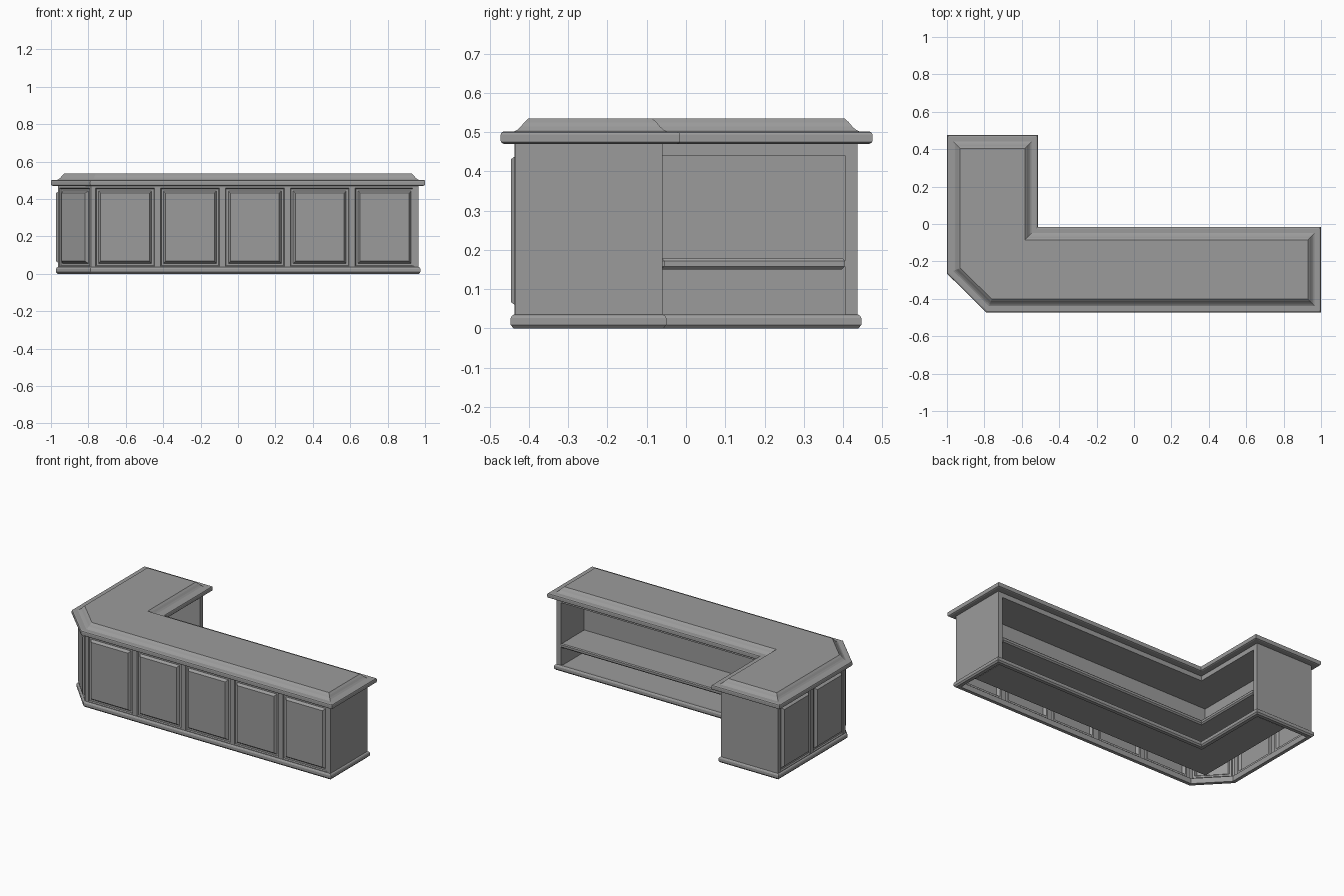
import bpy
import bmesh
from mathutils import Vector

cube = bpy.data.objects.get("Cube")
if cube:
    bpy.data.objects.remove(cube)

grey = bpy.data.materials.new("warm_grey")
grey.use_nodes = True
COLOUR = (0.33, 0.33, 0.33, 1)
grey.diffuse_color = COLOUR
grey.node_tree.nodes["Principled BSDF"].inputs["Base Color"].default_value = COLOUR


def finish(name, bm, recalc=True):
    if recalc:
        bmesh.ops.recalc_face_normals(bm, faces=bm.faces[:])
    mesh = bpy.data.meshes.new(name)
    bm.to_mesh(mesh)
    bm.free()
    mesh.materials.append(grey)
    obj = bpy.data.objects.new(name, mesh)
    bpy.context.collection.objects.link(obj)
    return obj


def inset(outline, amount):
    """Mitred inward offset of a counter-clockwise outline."""
    result = []
    for i, p in enumerate(outline):
        p = Vector(p)
        a = (p - Vector(outline[i - 1])).normalized()
        b = (Vector(outline[(i + 1) % len(outline)]) - p).normalized()
        na, nb = Vector((-a.y, a.x)), Vector((-b.y, b.x))
        result.append(p + (na + nb) * amount / (1 + na.dot(nb)))
    return result


def sweep(name, outline, profile, ring=False):
    """Carry an (inset, z) profile round an outline; close as a ring or cap the ends."""
    bm = bmesh.new()
    loops = [[bm.verts.new((p.x, p.y, z)) for p in inset(outline, d)] for d, z in profile]
    n = len(outline)
    pairs = list(zip(loops, loops[1:]))
    if ring:
        pairs.append((loops[-1], loops[0]))
    else:
        bm.faces.new(loops[0][::-1])
        bm.faces.new(loops[-1])
    for lo, hi in pairs:
        for i in range(n):
            j = (i + 1) % n
            bm.faces.new((lo[i], lo[j], hi[j], hi[i]))
    return finish(name, bm)


def slab(name, outline, z0, z1):
    return sweep(name, outline, [(0, z0), (0, z1)])


def box(name, x0, x1, y0, y1, z0, z1):
    return slab(name, [(x0, y0), (x1, y0), (x1, y1), (x0, y1)], z0, z1)


def panelled_wall(name, start, end, count, margin, gap):
    """Flat wall with a row of raised panels set in grooves."""
    start, end = Vector(start), Vector(end)
    length = (end - start).length
    width = (length - 2 * margin - gap * (count - 1)) / count
    cuts = [0]
    for i in range(count):
        left = margin + i * (width + gap)
        cuts += [left, left + width]
    cuts.append(length)
    heights = [0.02, 0.04, 0.458, 0.475]
    bm = bmesh.new()
    grid = []
    for s in cuts:
        p = start.lerp(end, s / length)
        grid.append([bm.verts.new((p.x, p.y, z)) for z in heights])
    panels = []
    for i in range(len(cuts) - 1):
        for k in range(3):
            f = bm.faces.new((grid[i][k], grid[i + 1][k], grid[i + 1][k + 1], grid[i][k + 1]))
            if i % 2 and k == 1:
                panels.append(f)
    bm.normal_update()
    for thickness, depth in [(0.006, -0.007), (0.016, 0), (0.016, 0.016)]:
        bmesh.ops.inset_individual(bm, faces=panels, thickness=thickness, depth=depth)
        bm.normal_update()
    return finish(name, bm, recalc=False)


# Main measurements
LEFT, RIGHT, FRONT, BACK = -0.963, 0.965, -0.437, 0.437
INNER_X, INNER_Y = -0.555, -0.06
REAR_X, REAR_Y = -0.78, -0.295
WALL = 0.032
CORNER_A, CORNER_B = (LEFT, -0.25), (-0.785, FRONT)

# Countertop with rounded lip and sloping cove
counter_outline = [(-1, 0.475), (-1, -0.265), (-0.79, -0.472), (1, -0.472),
                   (1, -0.015), (-0.513, -0.015), (-0.513, 0.475)]
sweep("countertop", counter_outline,
      [(0.008, 0.47), (0.002, 0.473), (0, 0.478), (0, 0.494), (0.002, 0.499), (0.008, 0.502),
       (0.034, 0.502), (0.042, 0.506), (0.051, 0.514), (0.06, 0.525), (0.071, 0.535)])

# Base moulding around the whole footprint
body_outline = [(LEFT, BACK), CORNER_A, CORNER_B, (RIGHT, FRONT),
                (RIGHT, INNER_Y), (INNER_X, INNER_Y), (INNER_X, BACK)]
sweep("base_moulding", body_outline,
      [(0.02, 0), (-0.002, 0), (-0.01, 0.009), (-0.01, 0.026), (-0.007, 0.032),
       (0.0, 0.036), (0.02, 0.034)], ring=True)

# Panelled outer walls
panelled_wall("side_panels", (LEFT, BACK), CORNER_A, 2, 0.025, 0.032)
panelled_wall("corner_panel", CORNER_A, CORNER_B, 1, 0.012, 0)
panelled_wall("front_panels", CORNER_B, (RIGHT, FRONT), 5, 0.024, 0.032)

# Plain end walls
box("long_end_wall", RIGHT - WALL, RIGHT, FRONT + 0.001, INNER_Y, 0.02, 0.475)
box("short_end_wall", LEFT + 0.001, INNER_X, BACK - WALL, BACK, 0.02, 0.475)


# Floor, shelf and top board follow the inside of the corner
def corner_strip(nose):
    x, y = RIGHT - WALL, BACK - WALL
    return [(REAR_X, y), (REAR_X, REAR_Y), (x, REAR_Y), (x, INNER_Y + nose),
            (INNER_X + nose, INNER_Y + nose), (INNER_X + nose, y)]


slab("cabinet_floor", corner_strip(0), 0.008, 0.032)
sweep("shelf", corner_strip(0.005), [(0.008, 0.15), (0, 0.158), (0, 0.172), (0.005, 0.178)])
slab("top_board", corner_strip(0), 0.44, 0.475)

# Back boards inside the cabinet
box("long_back_board", REAR_X, RIGHT - WALL, REAR_Y - 0.01, REAR_Y, 0.01, 0.475)
box("short_back_board", REAR_X - 0.01, REAR_X, REAR_Y - 0.01, BACK - WALL, 0.01, 0.475)
